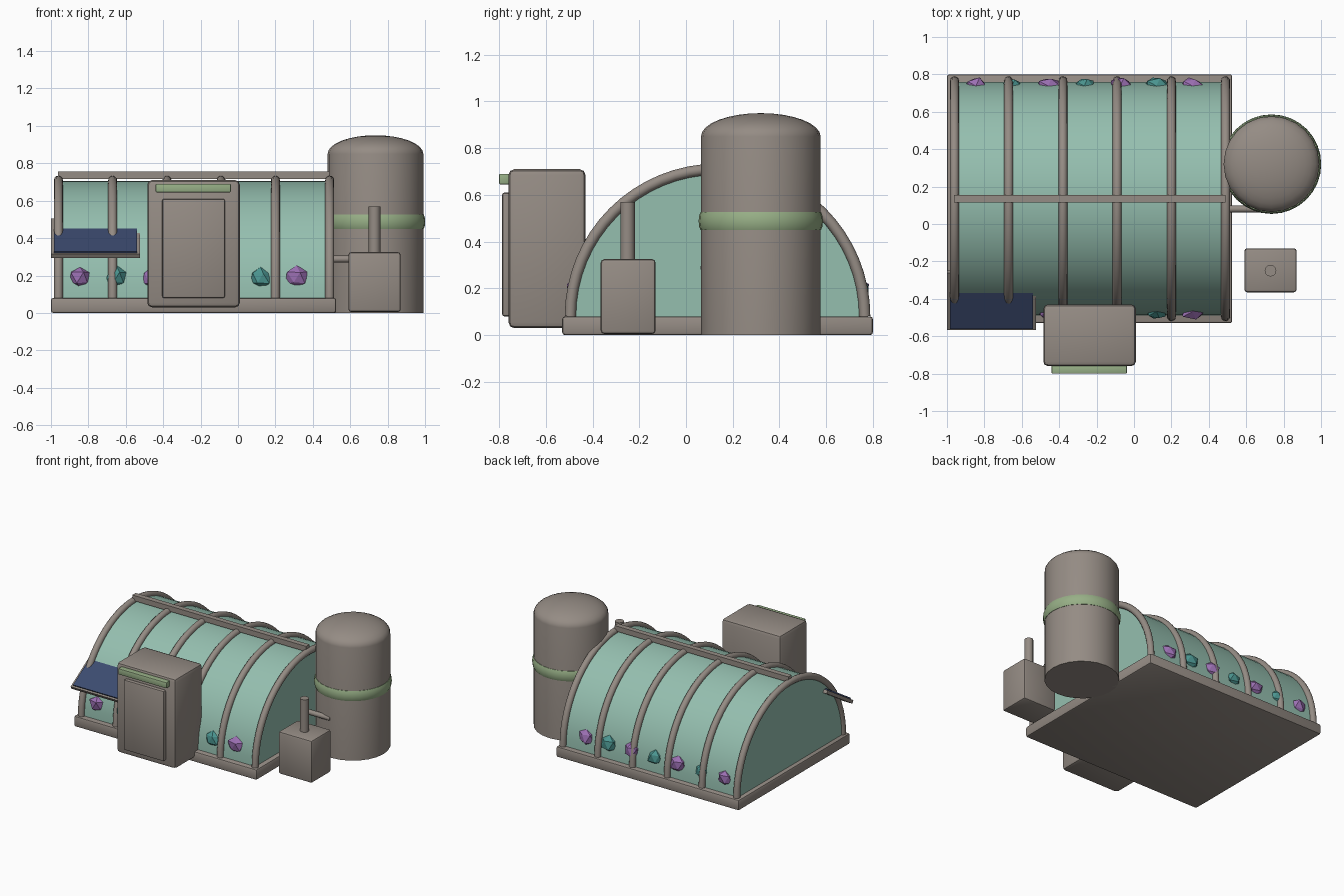
import bpy, bmesh, math, random
from mathutils import Vector

if "Cube" in bpy.data.objects:
    bpy.data.objects.remove(bpy.data.objects["Cube"])

random.seed(4)

def mat(name, rgb):
    m = bpy.data.materials.new(name)
    m.diffuse_color = (*rgb, 1)
    m.use_nodes = True
    m.node_tree.nodes["Principled BSDF"].inputs["Base Color"].default_value = m.diffuse_color
    return m

GREY = mat("warm_grey", (0.30, 0.262, 0.232))
GLASS = mat("pale_green_glass", (0.30, 0.52, 0.43))
GREEN = mat("sage_green", (0.31, 0.43, 0.24))
NAVY = mat("navy_cells", (0.045, 0.07, 0.16))
PURPLE = mat("purple", (0.33, 0.16, 0.45))
TEAL = mat("teal", (0.07, 0.30, 0.28))

def finish(name, bm, m, smooth=None):
    bmesh.ops.recalc_face_normals(bm, faces=bm.faces)
    me = bpy.data.meshes.new(name)
    bm.to_mesh(me)
    bm.free()
    me.materials.append(m)
    ob = bpy.data.objects.new(name, me)
    bpy.context.collection.objects.link(ob)
    if smooth:
        bpy.ops.object.select_all(action='DESELECT')
        bpy.context.view_layer.objects.active = ob
        ob.select_set(True)
        bpy.ops.object.shade_smooth_by_angle(angle=math.radians(smooth))
    return ob

def box(name, lo, hi, m, bevel=0.0):
    lo, hi = Vector(lo), Vector(hi)
    size = hi - lo
    bm = bmesh.new()
    bmesh.ops.create_cube(bm, size=1)
    bmesh.ops.scale(bm, vec=size, verts=bm.verts)
    if bevel:
        bmesh.ops.bevel(bm, geom=bm.edges[:], offset=bevel, segments=2, profile=0.5, affect='EDGES')
    ob = finish(name, bm, m, 40 if bevel else None)
    ob.location = (lo + hi) / 2
    return ob

def lathe(name, profile, center, m, sides=24):
    """Revolve (radius, z) points about a vertical axis."""
    bm = bmesh.new()
    vs = [bm.verts.new((r, 0, z)) for r, z in profile]
    es = [bm.edges.new(p) for p in zip(vs, vs[1:])]
    bmesh.ops.spin(bm, geom=vs + es, cent=(0, 0, 0), axis=(0, 0, 1),
                   angle=2 * math.pi, steps=sides)
    bmesh.ops.remove_doubles(bm, verts=bm.verts, dist=1e-4)
    ob = finish(name, bm, m, 40)
    ob.location = (center[0], center[1], 0)
    return ob

def tube(name, points, radius, m, sides=12):
    """Sweep a circle along a path lying in a plane."""
    bm = bmesh.new()
    pts = [Vector(p) for p in points]
    rings = []
    for i, p in enumerate(pts):
        t = (pts[min(i + 1, len(pts) - 1)] - pts[max(i - 1, 0)]).normalized()
        side = Vector((1, 0, 0)) if abs(t.x) < 0.5 else Vector((0, 1, 0))
        up = t.cross(side)
        rings.append([bm.verts.new(p + radius * (math.cos(a) * side + math.sin(a) * up))
                      for a in (2 * math.pi * k / sides for k in range(sides))])
    for a, b in zip(rings, rings[1:]):
        for k in range(sides):
            n = (k + 1) % sides
            bm.faces.new((a[k], a[n], b[n], b[k]))
    bm.faces.new(rings[0])
    bm.faces.new(rings[-1])
    return finish(name, bm, m, 40)

CY, CZ = 0.135, 0.08   # vault axis

def arc(x, r, n=32):
    return [(x, CY + r * math.cos(math.pi * i / n), CZ + r * math.sin(math.pi * i / n))
            for i in range(n + 1)]

# foundation
box("foundation", (-1, -0.53, 0), (0.525, 0.80, 0.08), GREY, 0.012)

# glass vault: half cylinder with flat ends
bm = bmesh.new()
end = bm.faces.new([bm.verts.new(p) for p in arc(-0.968, 0.625)])
ext = bmesh.ops.extrude_face_region(bm, geom=[end], use_keep_orig=True)
bmesh.ops.translate(bm, vec=(1.456, 0, 0),
                    verts=[g for g in ext["geom"] if isinstance(g, bmesh.types.BMVert)])
finish("glass_vault", bm, GLASS, 30)

# ribs and ridge beam
for i in range(6):
    tube(f"rib_{i}", arc(-0.96 + 0.29 * i, 0.63), 0.024, GREY)
box("ridge_beam", (-0.962, 0.115, 0.715), (0.488, 0.155, 0.755), GREY)

# entrance lock
box("entrance_box", (-0.485, -0.76, 0.03), (0.01, -0.43, 0.71), GREY, 0.025)
box("entrance_door", (-0.405, -0.787, 0.08), (-0.07, -0.75, 0.61), GREY, 0.01)
box("entrance_lamp", (-0.44, -0.80, 0.645), (-0.038, -0.755, 0.69), GREEN, 0.005)

# tilted solar panel that runs into the vault
for name, lo, hi, m in (
        ("solar_frame", (-1, -0.585, 0.387), (-0.525, -0.225, 0.412), GREY),
        ("solar_cells", (-0.984, -0.572, 0.408), (-0.54, -0.238, 0.422), NAVY)):
    ob = box(name, lo, hi, m)
    pivot = Vector((ob.location.x, -0.405, 0.395))
    ob.rotation_euler.x = math.radians(32)
    ob.location = pivot + ob.rotation_euler.to_matrix() @ (ob.location - pivot)

# storage tank with domed cap and band
TANK = (0.735, 0.32)
cap = [(0.256 * math.cos(a), 0.85 + 0.10 * math.sin(a))
       for a in (math.pi / 2 * k / 8 for k in range(9))]
lathe("tank", [(0, 0), (0.256, 0)] + cap, TANK, GREY)
band = [(0.25, 0.45), (0.258, 0.45), (0.264, 0.465), (0.266, 0.488),
        (0.264, 0.51), (0.258, 0.526), (0.25, 0.526), (0.25, 0.45)]
lathe("tank_band", band, TANK, GREEN, 32)
tube("tank_pipe", [(0.47, 0.08, 0.288), (0.72, 0.08, 0.288)], 0.019, GREY)

# generator with exhaust
box("generator", (0.59, -0.365, 0.005), (0.87, -0.13, 0.325), GREY, 0.015)
tube("exhaust", [(0.73, -0.25, 0.30), (0.73, -0.25, 0.57)], 0.031, GREY)

# plants pressing through the glass along both long sides
for side, y in (("front", -0.468), ("back", 0.738)):
    for i in range(7):
        bm = bmesh.new()
        bmesh.ops.create_icosphere(bm, subdivisions=1, radius=0.064)
        for v in bm.verts:
            v.co *= random.uniform(0.82, 1.12)
            v.co.y *= 0.75
        ob = finish(f"plant_{side}_{i}", bm, TEAL if i % 2 else PURPLE)
        ob.location = (-0.845 + 0.193 * i, y, 0.187)
